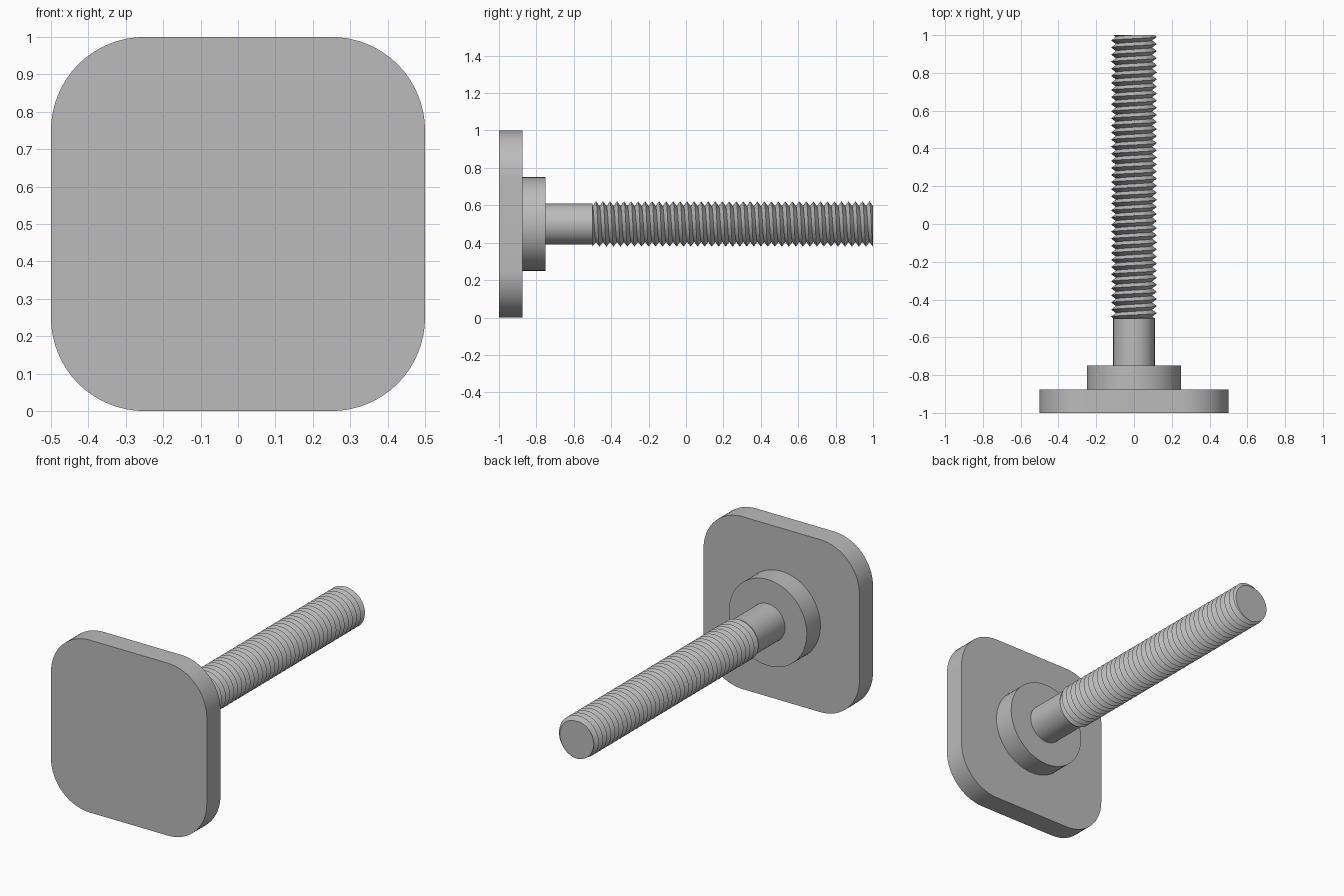
import bpy, bmesh, math
from mathutils import Matrix

old = bpy.data.objects.get("Cube")
if old:
    bpy.data.objects.remove(old, do_unlink=True)

AXIS_Z = 0.5

steel = bpy.data.materials.new("grey steel")
steel.use_nodes = True
colour = (0.5, 0.5, 0.5, 1)
steel.diffuse_color = colour
steel.node_tree.nodes["Principled BSDF"].inputs["Base Color"].default_value = colour


def add_object(name, bm, angle=30):
    bmesh.ops.recalc_face_normals(bm, faces=bm.faces)
    mesh = bpy.data.meshes.new(name)
    bm.to_mesh(mesh)
    bm.free()
    mesh.materials.append(steel)
    obj = bpy.data.objects.new(name, mesh)
    obj.location.z = AXIS_Z
    bpy.context.collection.objects.link(obj)
    bpy.ops.object.select_all(action='DESELECT')
    obj.select_set(True)
    bpy.context.view_layer.objects.active = obj
    bpy.ops.object.shade_smooth_by_angle(angle=math.radians(angle))


def cylinder(name, radius, y0, y1):
    bm = bmesh.new()
    place = Matrix.Translation((0, (y0 + y1) / 2, 0)) @ Matrix.Rotation(math.pi / 2, 4, 'X')
    bmesh.ops.create_cone(bm, cap_ends=True, segments=64, radius1=radius,
                          radius2=radius, depth=y1 - y0, matrix=place)
    add_object(name, bm)


# Square head plate with rounded corners
bm = bmesh.new()
bmesh.ops.create_cube(bm, matrix=Matrix.Translation((0, -0.9375, 0))
                      @ Matrix.Diagonal((1, 0.125, 1, 1)))
corners = [e for e in bm.edges if abs(e.verts[0].co.y - e.verts[1].co.y) > 0.1]
bmesh.ops.bevel(bm, geom=corners, offset=0.25, segments=16, profile=0.5, affect='EDGES')
add_object("head_plate", bm)

# Collar and plain shank
cylinder("collar", 0.25, -0.875, -0.75)
cylinder("shank", 0.11, -0.75, -0.5)

# Right-handed helical thread, trimmed flat at both ends
START, END, TURNS, STEPS = -0.5, 1.0, 40, 48
ROOT, CREST = 0.096, 0.121
PITCH = (END - START) / TURNS
ROWS = 2 * TURNS + 5

bm = bmesh.new()
grid = []
for j in range(STEPS):
    turn = j / STEPS
    a = turn * math.tau
    column = []
    for k in range(ROWS):
        y = min(max(START + PITCH * (k / 2 + turn - 1), START), END)
        phase = ((y - START) / PITCH - turn) % 1
        r = ROOT + (CREST - ROOT) * (1 - abs(2 * phase - 1))
        column.append(bm.verts.new((r * math.sin(a), y, r * math.cos(a))))
    grid.append(column)
for j in range(STEPS):
    # The last column joins the first one, a full pitch further along
    nxt, shift = (grid[j + 1], 0) if j + 1 < STEPS else (grid[0], 2)
    for k in range(ROWS - 1 - shift):
        bm.faces.new((grid[j][k], grid[j][k + 1], nxt[k + 1 + shift], nxt[k + shift]))
bmesh.ops.remove_doubles(bm, verts=bm.verts, dist=1e-5)
bmesh.ops.dissolve_degenerate(bm, edges=bm.edges, dist=1e-5)
bmesh.ops.delete(bm, geom=[v for v in bm.verts if not v.link_faces], context='VERTS')
for y in (START, END):
    rim = [e for e in bm.edges if e.is_boundary
           and all(abs(v.co.y - y) < 1e-4 for v in e.verts)]
    bmesh.ops.edgeloop_fill(bm, edges=rim)
add_object("threaded_rod", bm)
